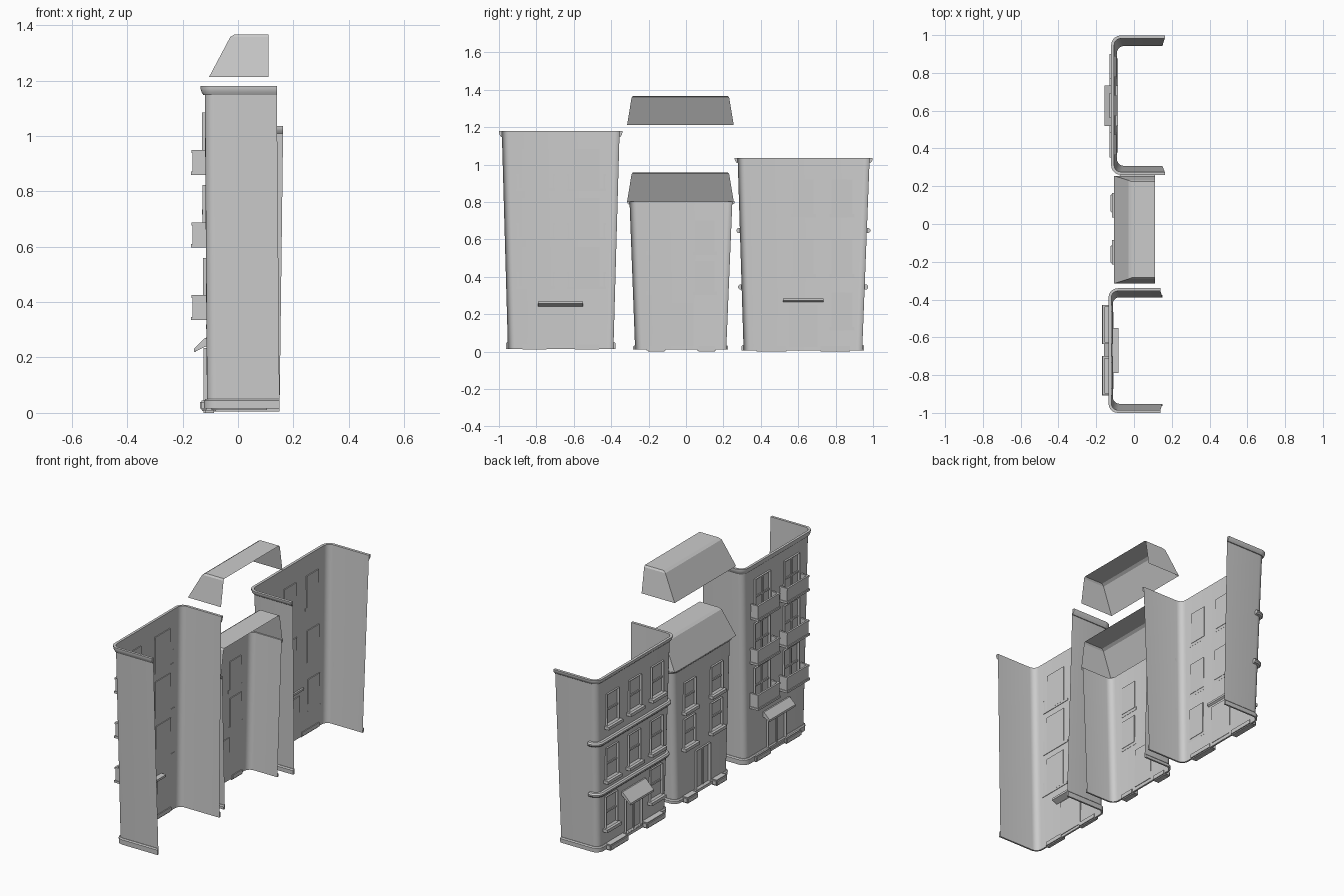
import bpy, bmesh, math

if "Cube" in bpy.data.objects:
    bpy.data.objects.remove(bpy.data.objects["Cube"])


def finish(name, bm, smooth=True):
    me = bpy.data.meshes.new(name)
    bmesh.ops.recalc_face_normals(bm, faces=bm.faces[:])
    bm.to_mesh(me)
    bm.free()
    ob = bpy.data.objects.new(name, me)
    bpy.context.collection.objects.link(ob)
    if smooth:
        bpy.context.view_layer.objects.active = ob
        ob.select_set(True)
        bpy.ops.object.shade_smooth_by_angle(angle=math.radians(35))
        ob.select_set(False)
    return ob


def u_section(x0, x1, y0, y1, r, n=5):
    """Open U outline: back end, rounded front corners, back end."""
    pts = [(x1, y0)]
    for i in range(n + 1):
        a = math.pi / 2 * i / n
        pts.append((x0 + r - r * math.sin(a), y0 + r - r * math.cos(a)))
    return pts + [(x, y0 + y1 - y) for x, y in reversed(pts)]


def loft(name, rings, closed=False, caps=False):
    """Skin a list of 3D rings into a surface."""
    bm = bmesh.new()
    rows = [[bm.verts.new(p) for p in ring] for ring in rings]
    pairs = list(zip(rows, rows[1:])) + ([(rows[-1], rows[0])] if closed else [])
    for a, b in pairs:
        for i in range(len(a) - 1):
            bm.faces.new((a[i], a[i + 1], b[i + 1], b[i]))
    if caps:
        bm.faces.new([r[0] for r in rows])
        bm.faces.new([r[-1] for r in rows])
    return finish(name, bm)


def add_box(bm, x0, x1, y0, y1, z0, z1):
    vs = [bm.verts.new((x, y, z)) for x in (x0, x1) for y in (y0, y1) for z in (z0, z1)]
    fs = [bm.faces.new([vs[i] for i in q]) for q in
          ((0, 1, 3, 2), (4, 6, 7, 5), (0, 4, 5, 1), (2, 3, 7, 6), (0, 2, 6, 4), (1, 5, 7, 3))]
    return fs[0]  # street-side face


class Building:
    """Tapered wall shell, open at the back (+x); facade faces -x."""

    def __init__(self, name, base, top, z0, z1):
        self.name, self.base, self.top, self.z0, self.z1 = name, base, top, z0, z1
        loft(name + "_wall", [self.ring(0, z0), self.ring(0, z1)])

    def dims(self, z):
        t = (z - self.z0) / (self.z1 - self.z0)
        return [a + (b - a) * t for a, b in zip(self.base, self.top)]

    def ring(self, off, z, back=None):
        x0, x1, y0, y1 = self.dims(z)
        x1 = x1 if back is None else x0 + back
        return [(x, y, z) for x, y in
                u_section(x0 - off, x1, y0 - off, y1 + off, 0.035 + off)]

    def band(self, part, profile, back=None):
        loft(self.name + "_" + part, [self.ring(o, z, back) for o, z in profile], True, True)

    def face_x(self, z):
        return self.dims(z)[0]

    def panel(self, part, y, w, z0, z1, sill=True, bar=True, split=False):
        """Framed, recessed window or door with bars and sill."""
        bm = bmesh.new()
        x = self.face_x((z0 + z1) / 2)
        f = add_box(bm, x - 0.012, x + 0.004, y - w / 2, y + w / 2, z0, z1)
        bm.normal_update()
        bmesh.ops.inset_region(bm, faces=[f], thickness=0.013)
        bmesh.ops.translate(bm, vec=(0.010, 0, 0), verts=f.verts[:])
        zm = (z0 + z1) / 2
        if bar:
            add_box(bm, x - 0.008, x, y - w / 2 + .01, y + w / 2 - .01, zm - .005, zm + .005)
        if split:
            add_box(bm, x - 0.008, x, y - .005, y + .005, z0 + .01, z1 - .01)
        if sill:
            add_box(bm, x - 0.028, x + 0.002, y - w / 2 - .012, y + w / 2 + .012, z0 - .018, z0)
        finish(self.name + "_" + part, bm, False)

    def awning(self, y, w, z0, z1, reach, inner):
        """Wedge canopy above the door."""
        x = self.face_x(z1)
        prof = [(x + inner, z1), (x - 0.008, z1), (reach, z0 + .012), (reach, z0), (x + inner, z1 - .012)]
        bm = bmesh.new()
        f = bm.faces.new([bm.verts.new((px, y - w / 2, pz)) for px, pz in prof])
        ext = bmesh.ops.extrude_face_region(bm, geom=[f])["geom"]
        bmesh.ops.translate(bm, vec=(0, w, 0), verts=[v for v in ext if isinstance(v, bmesh.types.BMVert)])
        bm.faces.ensure_lookup_table()
        finish(self.name + "_awning", bm, False)

    def balcony(self, part, y, w, z, h=0.09, reach=-0.165):
        bm = bmesh.new()
        x, a, b = self.face_x(z), y - w / 2, y + w / 2
        add_box(bm, reach - .005, x + .003, a - .004, b + .004, z, z + .012)
        t = 0.008
        for q0, q1, e in ((z + .012, z + h - .01, 0), (z + h - .01, z + h, .003)):
            add_box(bm, reach - e, reach + t, a - e, b + e, q0, q1)
            add_box(bm, reach, x, a - e, a + t, q0, q1)
            add_box(bm, reach, x, b - t, b + e, q0, q1)
        finish(self.name + "_" + part, bm, False)

    def blocks(self, y, gap, length, reach, z0, z1):
        """Paired plinth blocks flanking the door."""
        for s, tag in ((-1, "a"), (1, "b")):
            bm = bmesh.new()
            c = y + s * (gap + length / 2)
            add_box(bm, reach, self.face_x(z1) + .005, c - length / 2, c + length / 2, z0, z1)
            bmesh.ops.bevel(bm, geom=[e for e in bm.edges], offset=.006, segments=2, affect='EDGES')
            finish(self.name + "_plinth_block_" + tag, bm)


def roof(name, z):
    """Mansard shell open at the back and below."""
    rings = [(-0.105, -0.315, 0.255, 0), (-0.028, -0.291, 0.231, .145), (-0.012, -0.284, 0.224, .155)]
    bm = bmesh.new()
    rows = [[bm.verts.new(p) for p in ((.11, y0, z + h), (x, y0, z + h), (x, y1, z + h), (.11, y1, z + h))]
            for x, y0, y1, h in rings]
    for a, b in zip(rows, rows[1:]):
        for i in range(3):
            bm.faces.new((a[i], a[i + 1], b[i + 1], b[i]))
    bm.faces.new(rows[-1])
    finish(name, bm, False)


def trim(b, plinth, cornice_h, out):
    """Plinth at the foot and flared cornice at the eaves."""
    z, p = b.z0, plinth
    b.band("plinth", [(0, z), (.01, z), (.01, z + p - .006), (.004, z + p), (0, z + p)])
    t = b.z1
    b.band("cornice", [(0, t - cornice_h), (out * .35, t - cornice_h), (out * .8, t - cornice_h * .65),
                       (out, t - cornice_h * .3), (out, t), (0, t)])


# Tall building with balconies
tall = Building("tall_house", (-0.112, .15, -.952, -.388), (-0.12, .14, -.985, -.355), .015, 1.18)
trim(tall, .035, .033, .015)
for i in range(3):
    z = 0.335 + 0.262 * i
    for j, y in enumerate((-0.803, -0.532)):
        tall.panel(f"window_{i}{j}", y, .14, z + .012, z + .225, sill=False, split=True)
        tall.balcony(f"balcony_{i}{j}", y, .2, z)
tall.panel("door", -.67, .17, .03, .235, sill=False, bar=False, split=True)
tall.awning(-.67, .24, .22, .268, -.158, .032)
tall.blocks(-.67, .07, .14, -.137, .01, .045)

# Middle low house with mansard roof
low = Building("low_house", (-0.085, .105, -.272, .215), (-0.09, .11, -.302, .248), .01, .803)
trim(low, .022, .016, .013)
for i, z in enumerate((.32, .535)):
    for j, y in enumerate((-.15, .1)):
        low.panel(f"window_{i}{j}", y, .105, z, z + .165)
low.panel("door", -.025, .13, .03, .26, sill=False, bar=False, split=True)
low.blocks(-.025, .085, .1, -.125, 0, .035)
roof("low_house_roof", .803)
roof("floating_roof", 1.212)

# Wide house with string courses
wide = Building("wide_house", (-0.09, .15, .308, .942), (-0.105, .163, .276, .982), .005, 1.035)
trim(wide, .03, .026, .016)
for i, z in enumerate((.345, .647)):
    wide.band(f"string_course_{i}", [(0, z - .014), (.012, z - .012), (.019, z - .004),
                                     (.019, z + .004), (.012, z + .012), (0, z + .014)], back=.05)
for i, z in enumerate((.13, .415, .735)):
    for j, y in enumerate((.42, .627, .834)):
        if i or j != 1:
            wide.panel(f"window_{i}{j}", y, .11, z, z + .185)
wide.panel("door", .627, .15, .025, .25, sill=False, bar=False, split=True)
wide.awning(.627, .215, .22, .285, -.155, .01)
wide.blocks(.627, .085, .17, -.13, 0, .035)
